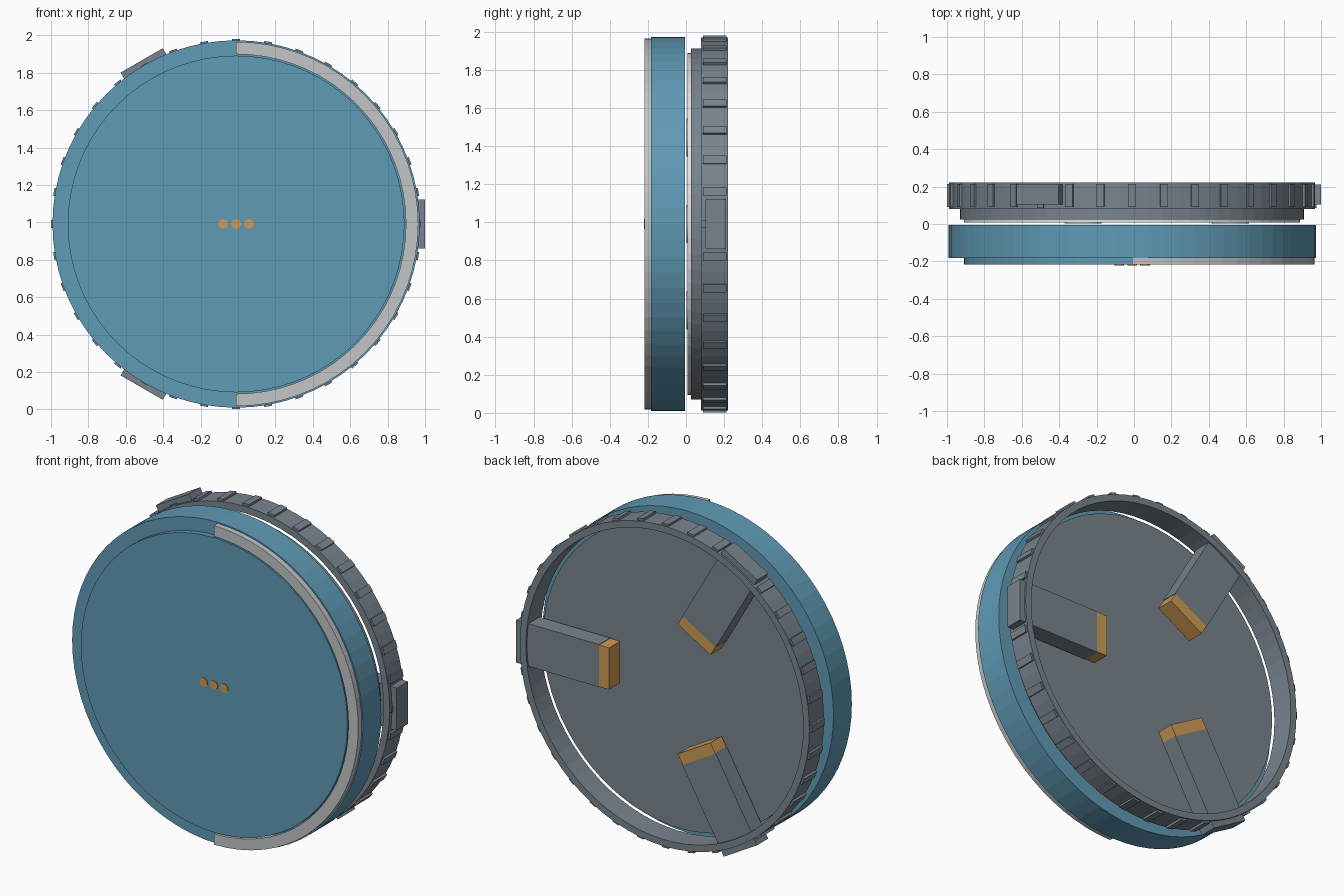
import bpy, bmesh
from math import sin, cos, pi, radians
from mathutils import Matrix, Vector

cube = bpy.data.objects.get("Cube")
if cube:
    bpy.data.objects.remove(cube)

CENTRE = Vector((-0.01, 0, 0.991))
SEG = 72


def material(name, rgb):
    m = bpy.data.materials.new(name)
    m.use_nodes = True
    m.diffuse_color = (*rgb, 1)
    m.node_tree.nodes["Principled BSDF"].inputs["Base Color"].default_value = (*rgb, 1)
    return m


blue = material("blue", (0.115, 0.325, 0.465))
grey = material("slate grey", (0.19, 0.23, 0.27))
silver = material("light grey", (0.54, 0.56, 0.57))
white = material("white", (0.80, 0.82, 0.84))
amber = material("amber", (0.62, 0.33, 0.09))


def finish(bm, name, mat):
    bmesh.ops.recalc_face_normals(bm, faces=bm.faces)
    mesh = bpy.data.meshes.new(name)
    bm.to_mesh(mesh)
    bm.free()
    mesh.materials.append(mat)
    ob = bpy.data.objects.new(name, mesh)
    ob.location = CENTRE
    bpy.context.collection.objects.link(ob)
    return ob


def disc(name, mat, r, y0, y1, x=0, z=0, seg=SEG):
    """Solid disc whose axis runs along y."""
    bm = bmesh.new()
    place = Matrix.Translation((x, (y0 + y1) / 2, z)) @ Matrix.Rotation(pi / 2, 4, 'X')
    bmesh.ops.create_cone(bm, cap_ends=True, segments=seg, radius1=r, radius2=r,
                          depth=y1 - y0, matrix=place)
    return finish(bm, name, mat)


def band(name, mat, r0, r1, y0, y1, start=0, sweep=360):
    """Rectangular section swept around the y axis."""
    bm = bmesh.new()
    closed = sweep == 360
    steps = SEG * sweep // 360
    section = ((r0, y0), (r1, y0), (r1, y1), (r0, y1))
    rows = []
    for i in range(steps if closed else steps + 1):
        a = radians(start + sweep * i / steps)
        rows.append([bm.verts.new((r * cos(a), y, r * sin(a))) for r, y in section])
    for i in range(steps):
        a, b = rows[i], rows[(i + 1) % len(rows)]
        for j in range(4):
            k = (j + 1) % 4
            bm.faces.new((a[j], a[k], b[k], b[j]))
    if not closed:
        bm.faces.new(rows[0])
        bm.faces.new(rows[-1])
    return finish(bm, name, mat)


def radial_box(name, mat, angle, r0, r1, y0, y1, width):
    """Box lying along a radius at the given angle in degrees."""
    bm = bmesh.new()
    place = (Matrix.Rotation(-radians(angle), 4, 'Y')
             @ Matrix.Translation(((r0 + r1) / 2, (y0 + y1) / 2, 0))
             @ Matrix.Diagonal((r1 - r0, y1 - y0, width, 1)))
    bmesh.ops.create_cube(bm, size=1, matrix=place)
    return finish(bm, name, mat)


# Front body with raised face, half trim and three dots
disc("front_body", blue, 0.982, -0.183, -0.006)
disc("front_face", blue, 0.90, -0.216, -0.18)
band("half_trim", silver, 0.908, 0.974, -0.217, -0.18, -90, 180)
for i in (-1, 0, 1):
    disc("front_dot", amber, 0.026, -0.221, -0.21, x=i * 0.069, seg=24)

# Pale spacer plate, floor plate and the open rear ring around it
disc("spacer_plate", white, 0.898, 0.007, 0.026)
disc("floor_plate", grey, 0.92, 0.025, 0.08)
band("rear_ring", grey, 0.937, 0.978, 0.08, 0.221)

# Clamp arms with amber tips, small buttons and round pads
for angle in (0, 120, 240):
    radial_box("clamp_arm", grey, angle, 0.45, 1.01, 0.103, 0.21, 0.26)
    radial_box("clamp_tip", amber, angle, 0.383, 0.452, 0.103, 0.21, 0.255)
    radial_box("clamp_button", grey, angle, 0.96, 0.985, 0.086, 0.104, 0.04)
    a = radians(angle)
    disc("round_pad", white, 0.1, 0.003, 0.008, 0.525 * cos(a), 0.525 * sin(a), 32)

# Grip ribs around the rear ring
for angle in range(0, 360, 10):
    if angle % 120:
        radial_box("grip_rib", grey, angle, 0.96, 0.99, 0.09, 0.213, 0.043)
